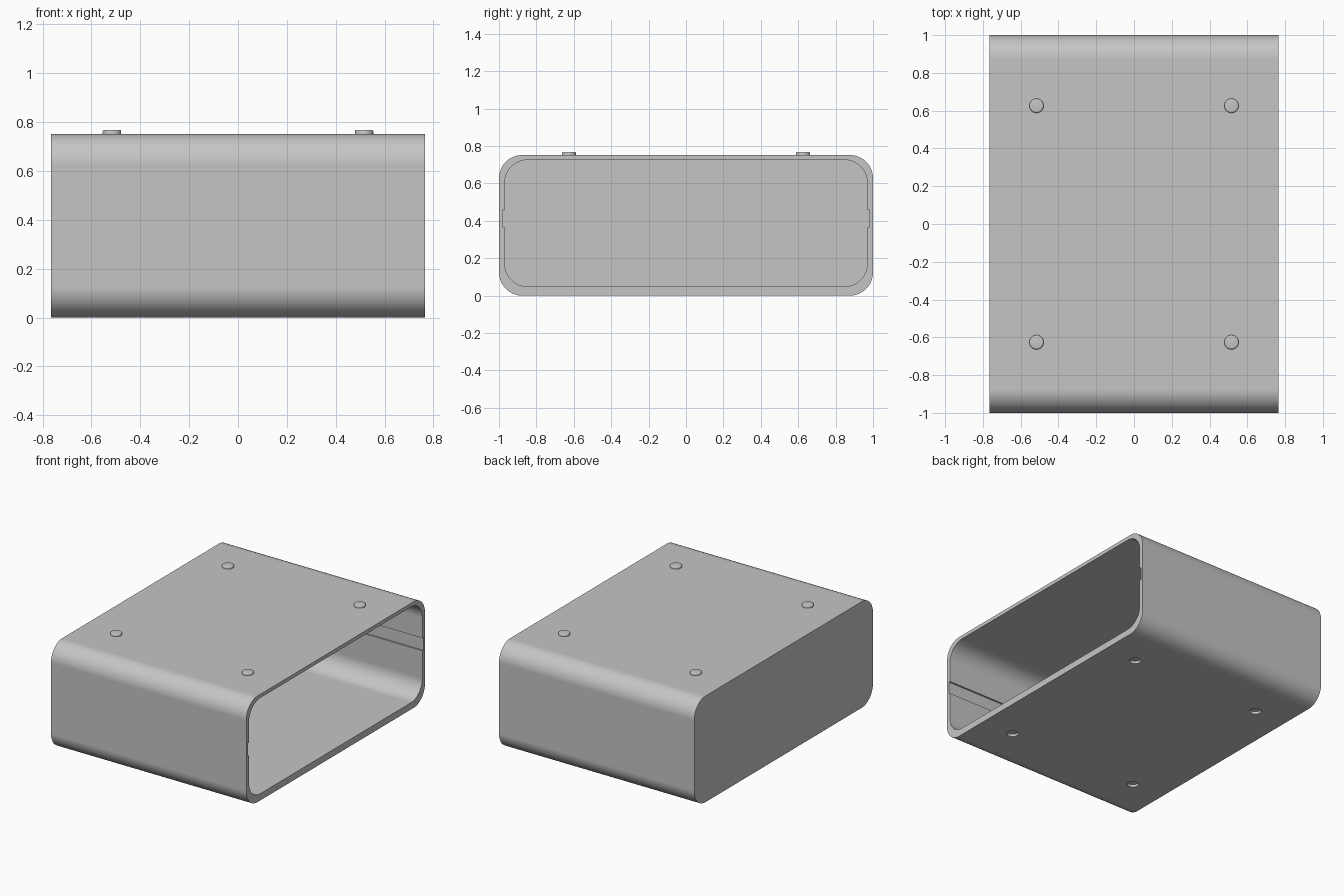
import bpy, bmesh, math

cube = bpy.data.objects.get("Cube")
if cube:
    bpy.data.objects.remove(cube, do_unlink=True)

HALF_X, HALF_Y, HEIGHT = 0.765, 1.0, 0.752
RADIUS = 0.125
PEG_X, PEG_Y, PEG_R, PEG_H = 0.516, 0.626, 0.038, 0.016
BACK = 0.03 - HALF_X          # inner face of the closed end

grey = bpy.data.materials.new("satin_grey")
grey.use_nodes = True
colour = (0.56, 0.56, 0.56, 1)
grey.diffuse_color = colour
grey.node_tree.nodes["Principled BSDF"].inputs["Base Color"].default_value = colour


def finish(name, bm):
    bmesh.ops.recalc_face_normals(bm, faces=bm.faces)
    mesh = bpy.data.meshes.new(name)
    bm.to_mesh(mesh)
    bm.free()
    mesh.materials.append(grey)
    obj = bpy.data.objects.new(name, mesh)
    bpy.context.collection.objects.link(obj)
    return obj


def activate(obj):
    bpy.ops.object.select_all(action="DESELECT")
    obj.select_set(True)
    bpy.context.view_layer.objects.active = obj


def rounded_bar(name, x0, x1, half_y, z0, z1, radius, steps=16):
    """Rounded rectangle in the YZ plane, extruded along X."""
    bm = bmesh.new()
    ring = []
    corners = [(1, z1 - radius), (-1, z1 - radius), (-1, z0 + radius), (1, z0 + radius)]
    for quarter, (side, cz) in enumerate(corners):
        for i in range(steps + 1):
            a = (quarter + i / steps) * math.pi / 2
            y = side * (half_y - radius) + radius * math.cos(a)
            ring.append(bm.verts.new((x0, y, cz + radius * math.sin(a))))
    face = bm.faces.new(ring)
    moved = bmesh.ops.extrude_face_region(bm, geom=[face], use_keep_orig=True)["geom"]
    verts = [v for v in moved if isinstance(v, bmesh.types.BMVert)]
    bmesh.ops.translate(bm, verts=verts, vec=(x1 - x0, 0, 0))
    return finish(name, bm)


def box(name, x0, x1, y0, y1, z0, z1):
    bm = bmesh.new()
    bmesh.ops.create_cube(bm, size=1)
    bmesh.ops.scale(bm, verts=bm.verts, vec=(x1 - x0, y1 - y0, z1 - z0))
    bmesh.ops.translate(bm, verts=bm.verts,
                        vec=((x0 + x1) / 2, (y0 + y1) / 2, (z0 + z1) / 2))
    return finish(name, bm)


def disc(name, x, y, z0, z1, bevel=0):
    bm = bmesh.new()
    bmesh.ops.create_cone(bm, cap_ends=True, segments=40, radius1=PEG_R,
                          radius2=PEG_R, depth=z1 - z0)
    bmesh.ops.translate(bm, verts=bm.verts, vec=(x, y, (z0 + z1) / 2))
    if bevel:
        rim = [e for e in bm.edges if all(v.co.z > z1 - 0.001 for v in e.verts)]
        bmesh.ops.bevel(bm, geom=rim, offset=bevel, segments=4, profile=0.5,
                        affect="EDGES")
    return finish(name, bm)


def cut(target, cutter):
    activate(target)
    mod = target.modifiers.new("cut", "BOOLEAN")
    mod.operation = "DIFFERENCE"
    mod.solver = "EXACT"
    mod.object = cutter
    bpy.ops.object.modifier_apply(modifier=mod.name)
    bpy.data.objects.remove(cutter, do_unlink=True)


# Sleeve body, open at one end
body = rounded_bar("case_body", -HALF_X, HALF_X, HALF_Y, 0, HEIGHT, RADIUS)
cut(body, rounded_bar("cavity_cutter", BACK, HALF_X + 0.1, 0.97, 0.048, 0.726, RADIUS))

# Guide grooves along both inner side walls
for side in (-1, 1):
    y0, y1 = sorted((side * 0.9, side * 0.982))
    cut(body, box("groove_cutter", BACK, HALF_X + 0.1, y0, y1, 0.367, 0.457))

# Stacking pegs on top with matching sockets underneath
for sx, side_name in ((-1, "right"), (1, "left")):
    for sy, end_name in ((-1, "front"), (1, "back")):
        x, y = sx * PEG_X, sy * PEG_Y
        cut(body, disc("socket_cutter", x, y, -0.05, PEG_H + 0.002))
        peg = disc(f"peg_{end_name}_{side_name}", x, y, HEIGHT - 0.01,
                   HEIGHT + PEG_H, bevel=0.008)
        activate(peg)
        bpy.ops.object.shade_smooth_by_angle(angle=math.radians(35))

# Smooth rounded sides, crisp rims
activate(body)
bpy.ops.object.shade_smooth_by_angle(angle=math.radians(30))
normals = body.modifiers.new("weighted_normals", "WEIGHTED_NORMAL")
normals.keep_sharp = True
